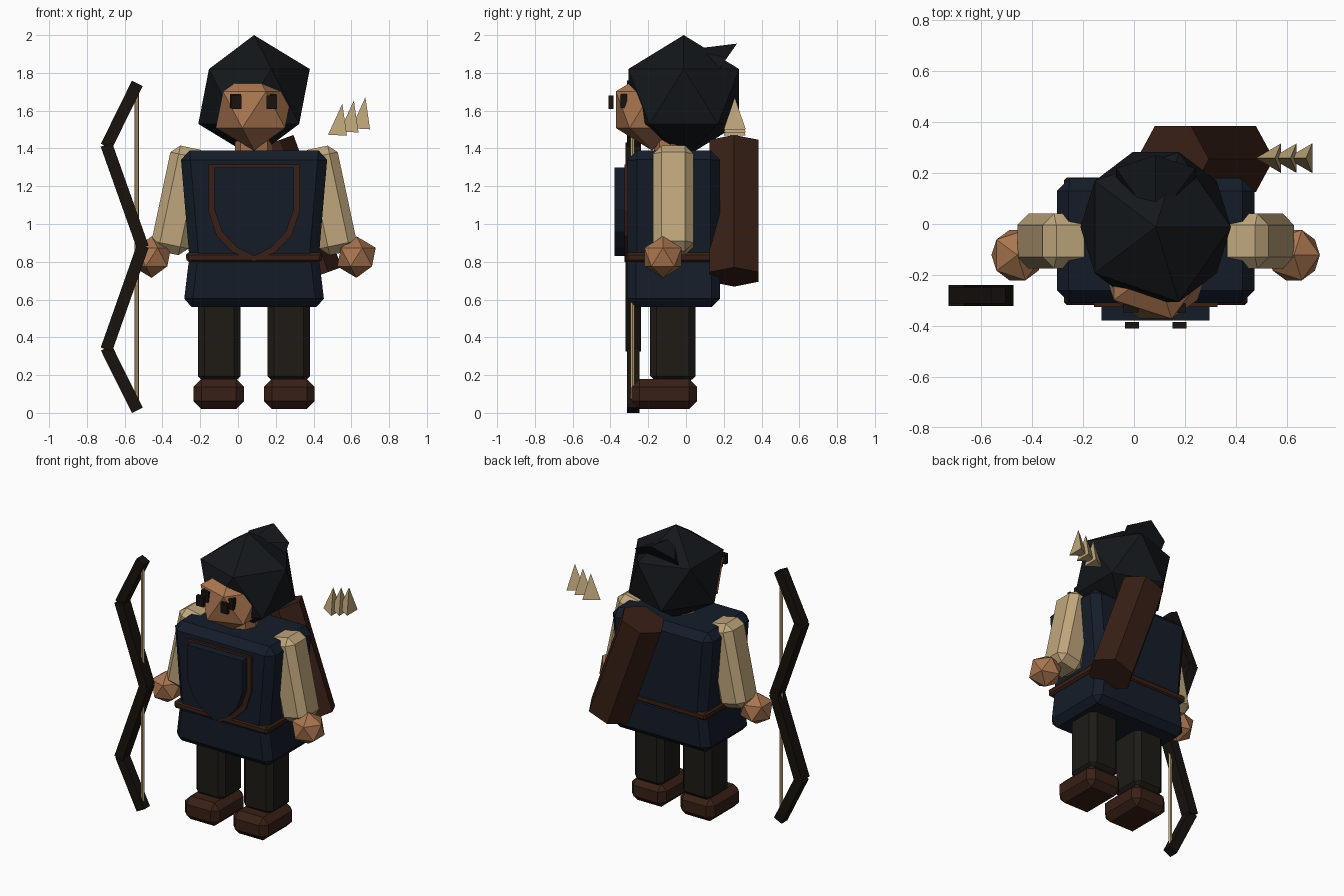
import bpy, bmesh, math
from mathutils import Vector, Matrix

if "Cube" in bpy.data.objects:
    bpy.data.objects.remove(bpy.data.objects["Cube"])

CX = 0.085  # body centre line


def material(name, rgb):
    m = bpy.data.materials.new(name)
    m.diffuse_color = (*rgb, 1)
    m.use_nodes = True
    m.node_tree.nodes["Principled BSDF"].inputs["Base Color"].default_value = m.diffuse_color
    return m


HOOD = material("hood_cloth", (0.007, 0.009, 0.011))
TUNIC = material("tunic_cloth", (0.007, 0.012, 0.022))
SKIN = material("skin", (0.40, 0.18, 0.08))
SLEEVE = material("sleeve_cloth", (0.52, 0.38, 0.20))
LEATHER = material("leather", (0.040, 0.014, 0.008))
TROUSER = material("trouser_cloth", (0.013, 0.011, 0.008))
WOOD = material("dark_wood", (0.009, 0.006, 0.004))


def finish(name, bm, mat, matrix=Matrix()):
    bmesh.ops.recalc_face_normals(bm, faces=bm.faces)
    me = bpy.data.meshes.new(name)
    bm.to_mesh(me)
    bm.free()
    me.materials.append(mat)
    ob = bpy.data.objects.new(name, me)
    ob.matrix_world = matrix
    bpy.context.collection.objects.link(ob)
    return ob


def box(name, loc, size, mat, bevel=0.0, top=1.0, tilt=0.0):
    """Chamfered box; top scales the upper end in x, tilt turns it about y."""
    bm = bmesh.new()
    bmesh.ops.create_cube(bm, size=1)
    for v in bm.verts:
        k = top if v.co.z > 0 else 1
        v.co = Vector((v.co.x * size[0] * k, v.co.y * size[1], v.co.z * size[2]))
    if bevel:
        bmesh.ops.bevel(bm, geom=bm.edges[:], offset=bevel, segments=1,
                        affect='EDGES', profile=0.5)
    return finish(name, bm, mat, Matrix.Translation(loc) @ Matrix.Rotation(tilt, 4, 'Y'))


def ball(name, loc, radii, mat):
    bm = bmesh.new()
    bmesh.ops.create_icosphere(bm, subdivisions=1, radius=1)
    bmesh.ops.scale(bm, vec=radii, verts=bm.verts)
    return finish(name, bm, mat, Matrix.Translation(loc))


def cone(name, loc, sides, r1, r2, depth, mat, rot=Matrix()):
    bm = bmesh.new()
    bmesh.ops.create_cone(bm, cap_ends=True, segments=sides, radius1=r1,
                          radius2=r2, depth=depth)
    # start the ring on +y
    bmesh.ops.rotate(bm, verts=bm.verts, cent=(0, 0, 0),
                     matrix=Matrix.Rotation(math.pi / 2, 3, 'Z'))
    return finish(name, bm, mat, Matrix.Translation(loc) @ rot)


def plate(name, half, y0, y1, mat):
    """Mirrored outline in the xz plane, extruded from y0 to y1."""
    pts = half + [(-x, z) for x, z in reversed(half) if x > 0]
    bm = bmesh.new()
    f = bm.faces.new([bm.verts.new((CX + x, y0, z)) for x, z in pts])
    ext = bmesh.ops.extrude_face_region(bm, geom=[f])
    bmesh.ops.translate(bm, vec=(0, y1 - y0, 0),
                        verts=[g for g in ext["geom"] if isinstance(g, bmesh.types.BMVert)])
    return finish(name, bm, mat)


# Head and hood
ball("hood", (CX, -0.012, 1.675), (0.33, 0.345, 0.325), HOOD)
cone("hood_tail", (CX, 0.085, 1.865), 6, 0.18, 0, 0.2, HOOD,
     Matrix.Rotation(math.radians(55), 4, 'X') @ Matrix.Rotation(math.radians(30), 4, 'Z'))
ball("face", (CX, -0.18, 1.605), (0.227, 0.225, 0.216), SKIN)
cone("neck", (CX, -0.07, 1.40), 8, 0.1, 0.1, 0.14, SKIN)

# Torso, skirt and belt
box("torso", (CX, -0.065, 1.09), (0.68, 0.49, 0.60), TUNIC, 0.05, top=1.15)
box("skirt", (CX, -0.065, 0.70), (0.75, 0.49, 0.28), TUNIC, 0.045, top=0.91)
box("belt", (CX, -0.068, 0.823), (0.715, 0.50, 0.05), LEATHER, 0.012, top=1.01)

# Chest panel with its trim
plate("chest_trim", [(0, 0.80), (0.11, 0.85), (0.2, 0.94), (0.242, 1.07), (0.242, 1.315)],
      -0.25, -0.325, LEATHER)
plate("chest_panel", [(0, 0.83), (0.09, 0.875), (0.17, 0.96), (0.212, 1.08), (0.212, 1.30)],
      -0.30, -0.378, TUNIC)

# Paired parts
for side, s in (("left", -1), ("right", 1)):
    box(side + "_sleeve", (CX + s * 0.395, -0.067, 1.125), (0.2, 0.215, 0.57), SLEEVE,
        0.045, tilt=-s * math.radians(12))
    ball(side + "_hand", (CX + s * 0.542, -0.122, 0.825), (0.114, 0.116, 0.11), SKIN)
    box(side + "_leg", (CX + s * 0.184, -0.07, 0.39), (0.226, 0.24, 0.46), TROUSER, 0.035)
    box(side + "_boot", (CX + s * 0.187, -0.115, 0.10), (0.268, 0.345, 0.16), LEATHER, 0.042)
    x = CX + s * 0.093
    box(side + "_eye", (x - 0.005, -0.33, 1.652), (0.06, 0.035, 0.075), WOOD)
    box(side + "_eye_glint", (x, -0.397, 1.645), (0.055, 0.025, 0.07), WOOD)

# Quiver and arrow tips
cone("quiver", (0.28, 0.255, 1.07), 6, 0.15, 0.15, 0.745, LEATHER,
     Matrix.Rotation(math.radians(-20), 4, 'Y'))
for i in range(3):
    cone("arrow_fletching", (0.548 + 0.061 * i, 0.258, 1.553 + 0.017 * i), 3,
         0.067, 0, 0.168, SLEEVE, Matrix.Rotation(math.radians(3), 4, 'Y'))

# Bow limbs and string
path = [(-0.535, 1.74), (-0.695, 1.415), (-0.505, 0.88), (-0.695, 0.34), (-0.535, 0.018)]
for i, (a, b) in enumerate(zip(path, path[1:])):
    d = Vector((a[0] - b[0], a[1] - b[1]))
    depth = 0.082 if i in (1, 2) else 0.065
    box("bow_limb", ((a[0] + b[0]) / 2, -0.28, (a[1] + b[1]) / 2),
        (0.064, depth, d.length + 0.01), WOOD, tilt=math.atan2(d.x, d.y))
cone("bow_string", (-0.535, -0.283, 0.88), 6, 0.012, 0.012, 1.68, SLEEVE)
